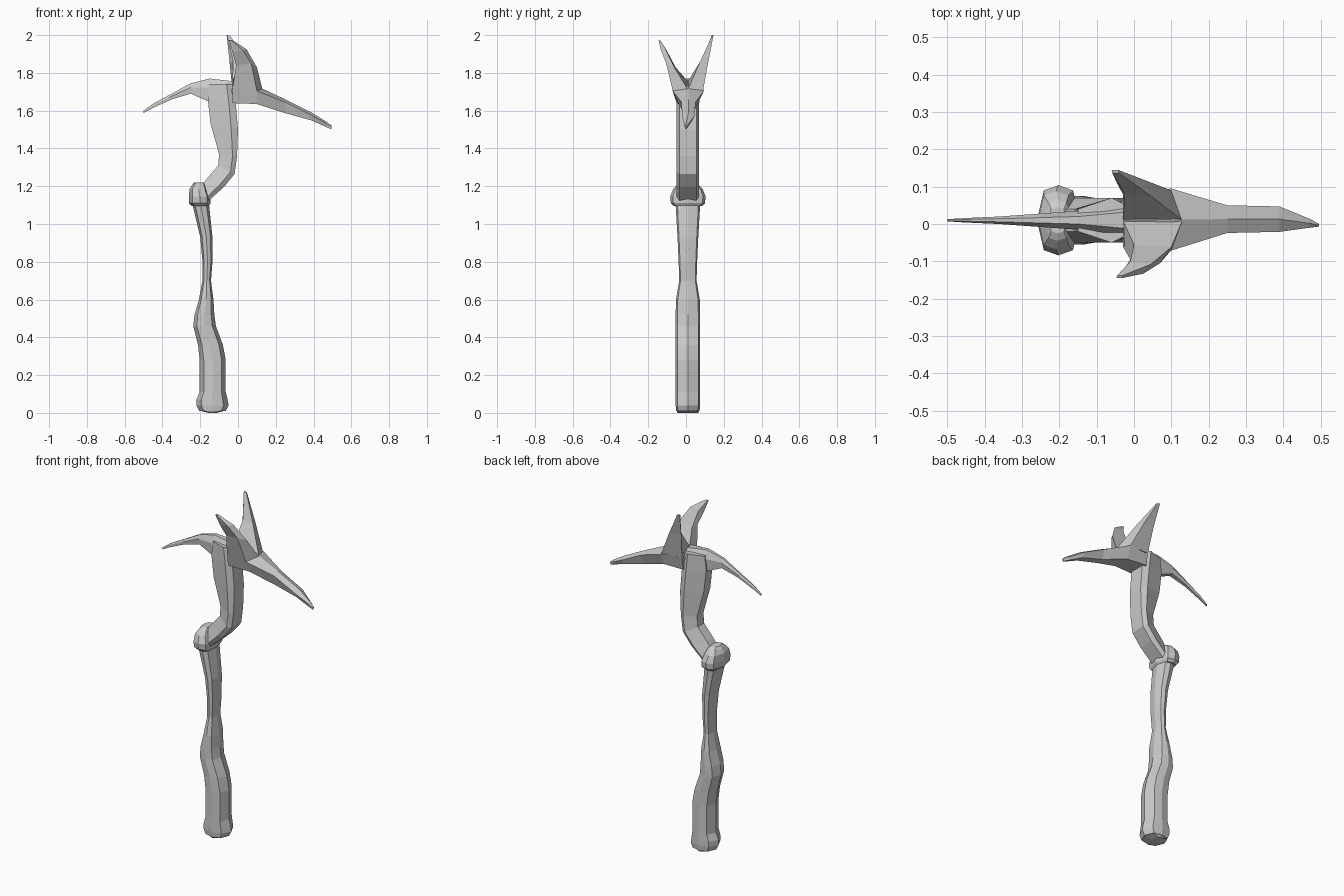
import bpy, bmesh

CY = 0.01  # centre plane in y


def loft(name, rings):
    """Skin a list of equal-length point rings and close both ends."""
    bm = bmesh.new()
    loops = [[bm.verts.new(p) for p in ring] for ring in rings]
    n = len(loops[0])
    for a, b in zip(loops, loops[1:]):
        for i in range(n):
            j = (i + 1) % n
            bm.faces.new((a[i], a[j], b[j], b[i]))
    bm.faces.new(loops[0])
    bm.faces.new(loops[-1])
    bmesh.ops.recalc_face_normals(bm, faces=bm.faces)
    mesh = bpy.data.meshes.new(name)
    bm.to_mesh(mesh)
    bm.free()
    obj = bpy.data.objects.new(name, mesh)
    bpy.context.collection.objects.link(obj)
    return obj


OCT = [(1, 0), (.68, .85), (0, 1), (-.68, .85),
       (-1, 0), (-.68, -.85), (0, -1), (.68, -.85)]


def post(name, sections):
    """Upright octagonal loft from (z, xmin, xmax, y half width)."""
    return loft(name, [[((a + b) / 2 + (b - a) / 2 * u, CY + h * v, z) for u, v in OCT]
                       for z, a, b, h in sections])


# Knobbly wooden handle
post("handle", [
    (.01, -.205, -.065, .062), (.04, -.22, -.05, .065), (.07, -.22, -.055, .065),
    (.11, -.203, -.065, .065), (.28, -.203, -.065, .065), (.36, -.212, -.08, .065),
    (.46, -.237, -.117, .065), (.52, -.23, -.125, .065), (.60, -.207, -.13, .063),
    (.70, -.188, -.143, .046), (.80, -.188, -.135, .049), (.93, -.2, -.135, .055),
    (1.12, -.245, -.155, .066)])

# Knob at the top of the handle
post("handle_cap", [
    (1.095, -.245, -.155, .075), (1.11, -.26, -.145, .09), (1.145, -.26, -.145, .094),
    (1.185, -.257, -.16, .078), (1.21, -.24, -.17, .055), (1.22, -.23, -.18, .035)])

# Curved neck: (left edge x, z), (right edge x, z)
neck = []
for (lx, lz), (rx, rz) in [
        ((-.2, 1.19), (-.16, 1.12)), ((-.165, 1.24), (-.075, 1.195)),
        ((-.105, 1.31), (-.018, 1.265)), ((-.1, 1.37), (-.005, 1.36)),
        ((-.145, 1.53), (0, 1.5)), ((-.16, 1.66), (-.012, 1.64)),
        ((-.15, 1.74), (-.03, 1.74))]:
    ring = []
    for t, w in [(0, .03), (.75, .06), (1, .045), (1, -.045), (.75, -.06), (0, -.03)]:
        ring.append((lx + (rx - lx) * t, CY + w, lz + (rz - lz) * t))
    neck.append(ring)
loft("neck", neck)

# Thin back spike: (top x, z), (bottom x, z), half width
spike = []
for (tx, tz), (bx, bz), w in [
        ((-.02, 1.755), (-.02, 1.64), .055), ((-.15, 1.77), (-.16, 1.65), .025),
        ((-.25, 1.745), (-.25, 1.69), .018), ((-.37, 1.68), (-.35, 1.66), .01),
        ((-.45, 1.637), (-.45, 1.615), .006), ((-.5, 1.6), (-.5, 1.588), .003)]:
    mx, mz = tx * .6 + bx * .4, tz * .6 + bz * .4
    spike.append([(tx, CY + w * .4, tz), (mx, CY + w, mz), (bx, CY + w * .8, bz),
                  (bx, CY - w * .8, bz), (mx, CY - w, mz), (tx, CY - w * .4, tz)])
loft("back_spike", spike)

# Long front beak: x, ridge z, shoulder z, bottom z, shoulder and bottom half widths, y centre
beak = []
for x, zr, zs, zb, w, wb, c in [
        (-.03, 1.76, 1.73, 1.64, .07, .06, .01), (.1, 1.73, 1.705, 1.635, .083, .05, .012),
        (.25, 1.66, 1.645, 1.587, .037, .025, .013), (.39, 1.59, 1.575, 1.548, .034, .02, .013),
        (.47, 1.54, 1.53, 1.512, .012, .008, .002), (.495, 1.522, 1.515, 1.502, .004, .003, -.003)]:
    beak.append([(x, c, zr), (x, c + w, zs), (x, c + wb, zb),
                 (x, c - wb, zb), (x, c - w, zs)])
loft("front_beak", beak)


# Pair of horns: front, outer, back outer, back inner point per ring
def base(s):
    return [(.13, CY, 1.712), (.1, CY + s * .08, 1.705),
            (-.03, CY + s * .07, 1.71), (-.03, CY, 1.755)]


loft("curved_horn", [
    base(-1),
    [(.1, -.062, 1.83), (.07, -.105, 1.85), (-.01, -.095, 1.84), (.0, -.055, 1.83)],
    [(.045, -.108, 1.925), (.025, -.133, 1.92), (-.03, -.126, 1.91), (-.01, -.1, 1.915)],
    [(-.03, -.138, 1.975), (-.033, -.145, 1.972), (-.047, -.145, 1.972), (-.045, -.138, 1.975)]])
loft("straight_horn", [
    base(1),
    [(.045, .075, 1.86), (.03, .117, 1.855), (-.045, .108, 1.86), (-.025, .08, 1.86)],
    [(-.04, .137, 1.995), (-.043, .145, 1.995), (-.06, .145, 2.0), (-.058, .137, 2.0)]])

# Seat the foot on the floor with a shallow point
foot = [(u * .068 - .135, CY + .06 * v, .012) for u, v in OCT]
loft("foot", [foot, [(u * .02 - .135, CY + .055 * v, 0) for u, v in OCT]])
